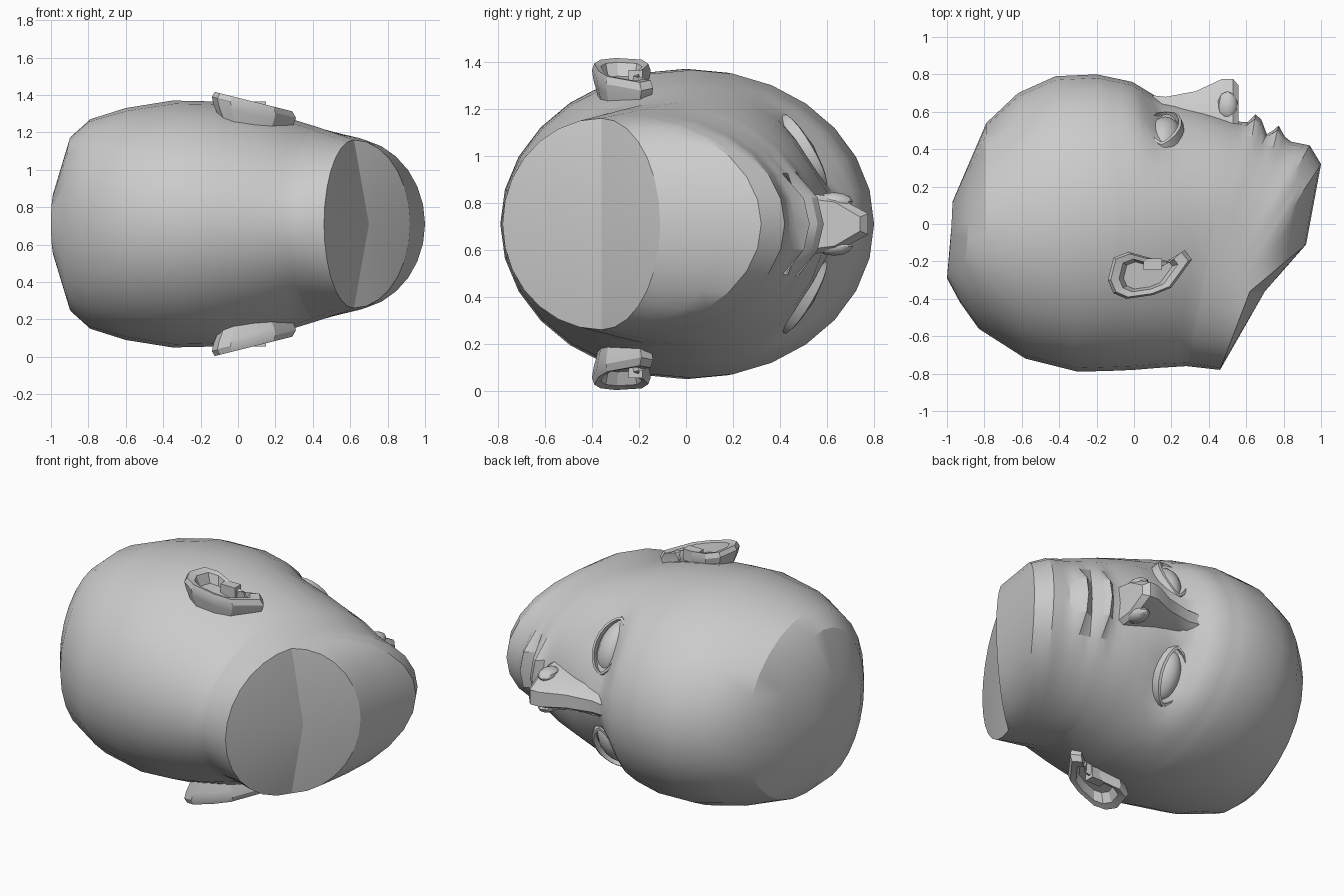
import bpy, bmesh, math
from mathutils import Vector

if "Cube" in bpy.data.objects:
    bpy.data.objects.remove(bpy.data.objects["Cube"])

MID = 0.71  # height of the symmetry plane
skin = bpy.data.materials.new("plain_grey")
skin.diffuse_color = (0.6, 0.6, 0.6, 1)
skin.use_nodes = True
skin.node_tree.nodes["Principled BSDF"].inputs["Base Color"].default_value = skin.diffuse_color


def finish(name, bm, angle=25):
    bmesh.ops.recalc_face_normals(bm, faces=bm.faces)
    me = bpy.data.meshes.new(name)
    bm.to_mesh(me)
    bm.free()
    ob = bpy.data.objects.new(name, me)
    bpy.context.collection.objects.link(ob)
    me.materials.append(skin)
    bpy.ops.object.select_all(action='DESELECT')
    ob.select_set(True)
    bpy.context.view_layer.objects.active = ob
    bpy.ops.object.shade_smooth_by_angle(angle=math.radians(angle))
    return ob


def loft(bm, rings, closed=False):
    vs = [[bm.verts.new(p) for p in r] for r in rings]
    n = len(vs[0])
    pairs = list(zip(vs, vs[1:])) + ([(vs[-1], vs[0])] if closed else [])
    for a, b in pairs:
        for i in range(n):
            bm.faces.new((a[i], a[(i + 1) % n], b[(i + 1) % n], b[i]))
    return vs


def mix(a, b, t):
    return [p + (q - p) * t for p, q in zip(a, b)]


def bump(d, width, power=2):
    return math.exp(-abs(d / width) ** power)


# Skull stations from the crown: back x,y, front x,y, side x,y, half width
skull = [
    (-1.0, -.29, -.97, .12, -.98, -.10, .18),
    (-.93, -.42, -.88, .33, -.89, -.08, .47),
    (-.83, -.56, -.79, .54, -.79, -.05, .56),
    (-.58, -.72, -.62, .70, -.60, -.03, .62),
    (-.30, -.79, -.42, .79, -.35, .00, .66),
    (-.12, -.785, -.20, .80, -.12, .03, .655),
    (.00, -.78, -.01, .76, .02, .03, .63),
    (.12, -.77, .15, .665, .16, .03, .60),
    (.28, -.76, .52, .56, .42, -.02, .52),
]
# Front profile from the upper lip to the throat; back and sides run to the neck cut
jaw_front = [(.65, .52), (.74, .48), (.84, .44), (.94, .42), (1.0, .32), (.92, -.11)]
neck = (.46, -.78, .92, -.11, .62, -.36, .45)
stations = skull[:6]
for a, b in zip(skull[5:], skull[6:]):
    stations += [mix(a, b, k / 3) for k in (1, 2, 3)]
front = list(skull[-1][2:4])
for i, nxt in enumerate(jaw_front):
    for k in (1, 2, 3):
        st = mix(skull[-1], neck, (i + k / 3) / len(jaw_front))
        st[2:4] = mix(front, nxt, k / 3)
        stations.append(st)
    front = nxt

N = 28
rings = []
for bx, by, fx, fy, sx, sy, w in stations:
    lip = .07 * bump(fx - .66, .04) + .06 * bump(fx - .77, .03) - .03 * bump(fx - .715, .02)
    ring = []
    for k in range(N):
        t = 2 * math.pi * k / N
        c, s = math.cos(t), math.sin(t)
        ex, ey = (fx, fy) if c > 0 else (bx, by)
        x, y, z = sx + (ex - sx) * abs(c), sy + (ey - sy) * abs(c), w * s
        if c > 0:
            if fy > .4:
                y += lip * bump(z, .17, 4)
            # eye sockets
            y -= .09 * bump(x - .17, .10) * bump(abs(z) - .29, .15)
        ring.append((x, y, z + MID))
    rings.append(ring)
bm = bmesh.new()
vs = loft(bm, rings)
bm.faces.new(vs[0])
hub = bm.verts.new((.70, -.36, MID))  # neck cut
for i in range(N):
    bm.faces.new((vs[-1][i], vs[-1][(i + 1) % N], hub))
finish("head", bm)

# Nose: x, ridge y, base y, ridge half width, base half width
bm = bmesh.new()
nose = [(.08, .69, .60, .03, .09), (.17, .68, .54, .035, .10), (.33, .71, .50, .04, .11),
        (.47, .775, .48, .045, .13), (.53, .775, .48, .045, .135), (.56, .74, .50, .03, .11)]
rings = []
for x, yr, yb, a, b in nose:
    side = [(yr, a), (yb + (yr - yb) * .55, b * .85), (yb, b)]
    rings.append([(x, y, MID + w) for y, w in side] + [(x, y, MID - w) for y, w in reversed(side)])
vs = loft(bm, rings)
bm.faces.new(vs[0])
bm.faces.new(vs[-1])
finish("nose", bm)

ear_outline = [(-.14, -.30), (-.11, -.18), (-.03, -.15), (.12, -.19), (.20, -.20),
               (.27, -.14), (.31, -.19), (.20, -.34), (.10, -.38), (-.04, -.40), (-.11, -.37)]
ear_mid = Vector((.06, -.275))

for sgn, tag in ((1, "left"), (-1, "right")):
    # Nostril wing
    bm = bmesh.new()
    bmesh.ops.create_icosphere(bm, subdivisions=2, radius=1)
    for v in bm.verts:
        v.co = Vector((.50 + v.co.x * .055, .63 + v.co.y * .08, MID + sgn * (.095 + v.co.z * .04)))
    finish(tag + "_nostril_wing", bm)

    # Eye frame: centre, outward, across and down directions
    o = Vector((.165, .435, MID + sgn * .27))
    out = Vector((-.05, .86, sgn * .50)).normalized()
    across = Vector((-.08, -.50, sgn * .86)).normalized()
    down = Vector((1, 0, 0))

    # Eyeball
    bm = bmesh.new()
    bmesh.ops.create_uvsphere(bm, u_segments=16, v_segments=10, radius=1)
    for v in bm.verts:
        p = v.co.copy()
        v.co = o + across * p.x * .175 + down * p.y * .10 + out * p.z * .125
    finish(tag + "_eyeball", bm, 40)

    # Eyelid rim, an almond band lying over the eyeball
    bm = bmesh.new()
    rings = []
    for k in range(20):
        t = 2 * math.pi * k / 20
        c, s = math.cos(t), math.sin(t)
        ring = []
        for grow, lift in ((.90, -.02), (.93, .015), (1.12, .02), (1.45, -.06)):
            u, v = .165 * c * (.5 + grow * .5), .085 * s * abs(s) ** .3 * grow
            d = .125 * math.sqrt(max(0, 1 - (u / .21) ** 2 - (v / .15) ** 2))
            ring.append(o + across * u + down * v + out * (d + lift))
        rings.append(ring)
    loft(bm, rings, closed=True)
    finish(tag + "_eyelids", bm)

    # Ear: base, outer rim, inner rim, sunken bowl
    bm = bmesh.new()
    rings = []
    for scale, lift in ((.72, -.16), (.95, -.055), (1, -.015), (.92, .015), (.70, .008), (.58, -.045)):
        ring = []
        for p in ear_outline:
            q = ear_mid + (Vector(p) - ear_mid) * scale
            ring.append((q.x, q.y, MID + sgn * (.695 - .25 * (q.x + .14) + lift)))
        rings.append(ring)
    vs = loft(bm, rings)
    bm.faces.new(vs[0])
    bm.faces.new(vs[-1])
    finish(tag + "_ear", bm)

    # Small flap in front of the ear canal
    bm = bmesh.new()
    bmesh.ops.create_cube(bm, size=1)
    for v in bm.verts:
        v.co = Vector((.10 + v.co.x * .10, -.215 + v.co.y * .06, MID + sgn * (.62 + v.co.z * .07)))
    finish(tag + "_ear_flap", bm)
